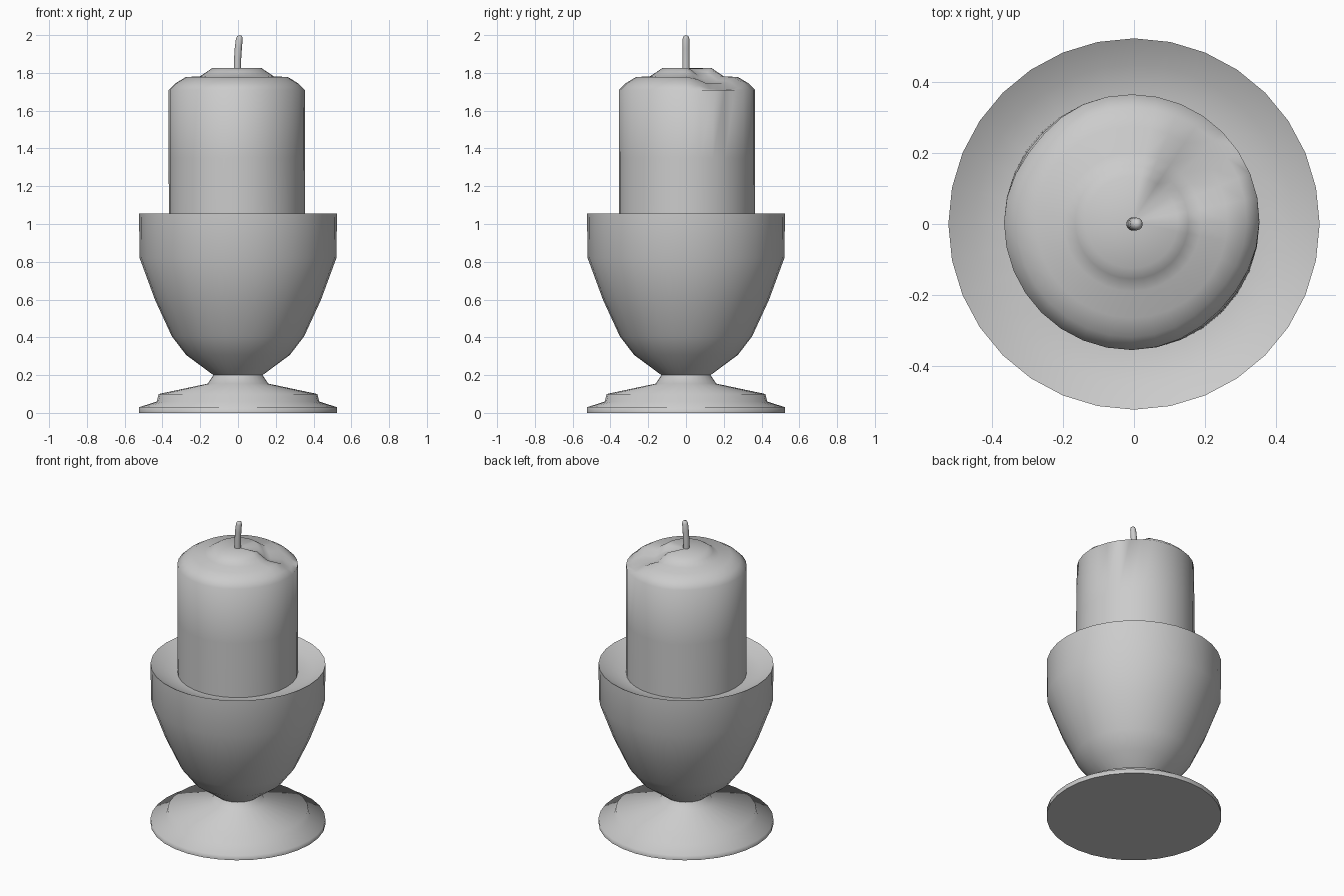
import bpy, bmesh
from math import sin, cos, pi, radians, degrees, exp

if "Cube" in bpy.data.objects:
    bpy.data.objects.remove(bpy.data.objects["Cube"])


def lathe(name, profile, sides, shape=None, smooth=80):
    """Revolve (radius, z) points; zero radius makes a pole. shape() may move points."""
    bm = bmesh.new()
    rings = []
    for r, z in profile:
        ring = []
        for i in range(1 if r == 0 else sides):
            a = 2 * pi * i / sides
            co = shape(r, z, a) if shape else (r * cos(a), r * sin(a), z)
            ring.append(bm.verts.new(co))
        rings.append(ring)
    for lo, hi in zip(rings, rings[1:]):
        for i in range(sides):
            j = (i + 1) % sides
            if len(lo) == 1:
                bm.faces.new((lo[0], hi[j], hi[i]))
            elif len(hi) == 1:
                bm.faces.new((lo[i], lo[j], hi[0]))
            else:
                bm.faces.new((lo[i], lo[j], hi[j], hi[i]))
    bmesh.ops.recalc_face_normals(bm, faces=bm.faces)
    mesh = bpy.data.meshes.new(name)
    bm.to_mesh(mesh)
    bm.free()
    obj = bpy.data.objects.new(name, mesh)
    bpy.context.collection.objects.link(obj)
    bpy.ops.object.select_all(action='DESELECT')
    obj.select_set(True)
    bpy.context.view_layer.objects.active = obj
    bpy.ops.object.shade_smooth_by_angle(angle=radians(smooth))
    return obj


# Footed cup with a shallow dish on top
lathe("candle_holder", [
    (0, 0), (0.524, 0), (0.524, 0.03), (0.43, 0.06), (0.42, 0.10),
    (0.16, 0.155), (0.13, 0.20), (0.275, 0.307), (0.35, 0.405),
    (0.44, 0.60), (0.521, 0.82), (0.524, 1.055),
    (0.45, 1.015), (0.36, 0.995), (0, 0.99)], 32)


# Candle with slightly uneven walls and a melted run on the +x +y side
def melted(r, z, a):
    deg = (degrees(a) + 180) % 360 - 180
    top = max(0, (z - 1.0) / 0.83)
    if r > 0.3:
        r -= 0.012 * top * (exp(-((deg + 42) / 28) ** 2) + exp(-((deg - 142) / 20) ** 2))
    if z > 1.73 and r > 0.1:
        z -= 0.035 * exp(-((deg - 32) / 20) ** 4)
        z -= 0.02 * exp(-((deg - 54) / 7) ** 2)
    return (r * cos(a) - 0.006, r * sin(a) + 0.005, z)


lathe("candle", [
    (0, 0.985), (0.36, 0.985), (0.361, 1.35), (0.361, 1.71), (0.325, 1.745),
    (0.27, 1.778), (0.195, 1.782), (0.16, 1.805), (0.13, 1.826), (0, 1.822)],
    32, melted)


# Wick, leaning slightly toward +x
def lean(r, z, a):
    t = max(0, (z - 1.85) / 0.15)
    return (r * cos(a) - 0.003 + 0.012 * t ** 1.5, r * sin(a), z)


lathe("wick", [
    (0, 1.80), (0.019, 1.80), (0.019, 1.87), (0.019, 1.93),
    (0.018, 1.98), (0.013, 1.995), (0, 2.0)], 12, lean)
